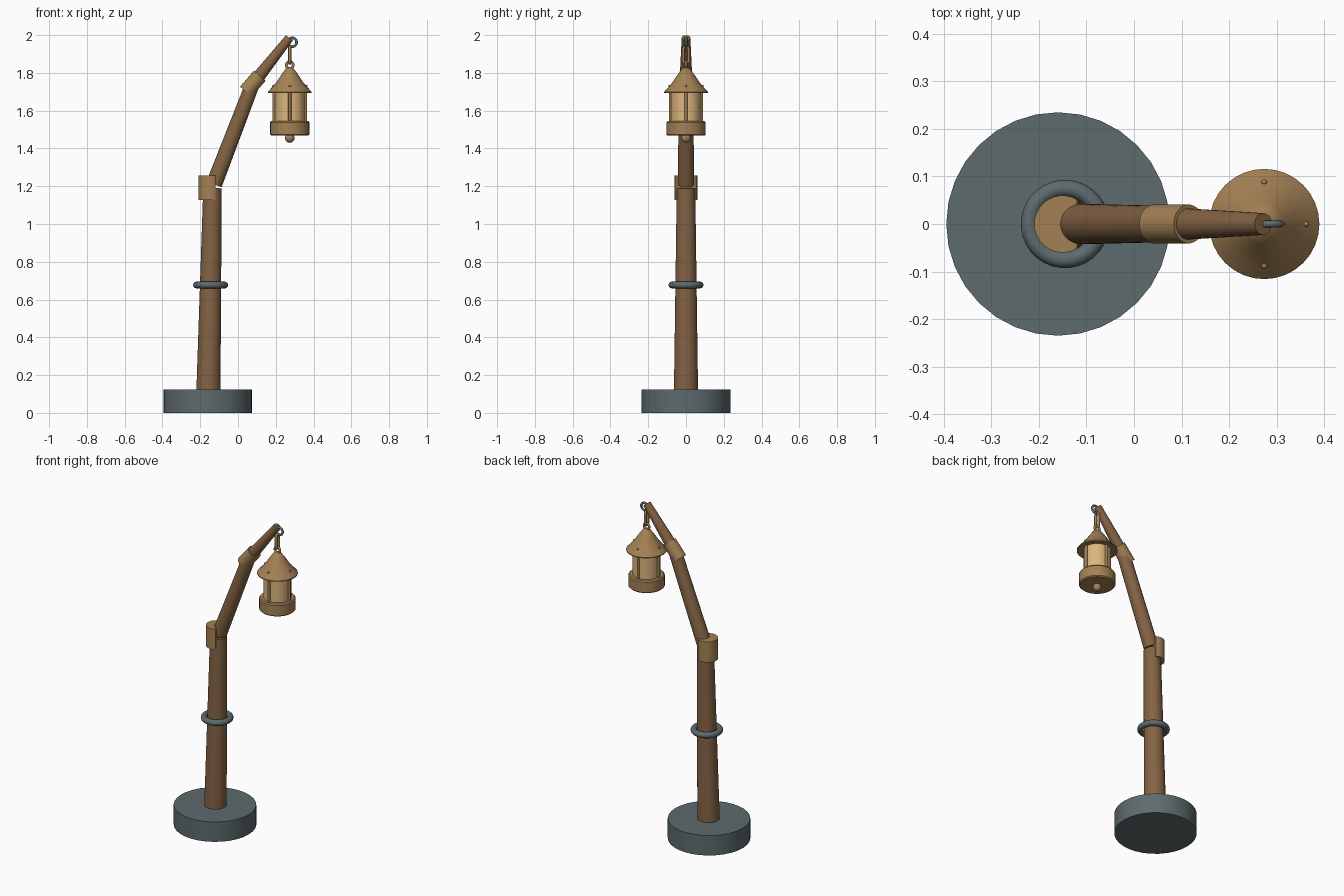
import bpy, bmesh, math
from mathutils import Vector, Matrix

cube = bpy.data.objects.get("Cube")
if cube:
    bpy.data.objects.remove(cube, do_unlink=True)


def material(name, rgb):
    m = bpy.data.materials.new(name)
    m.use_nodes = True
    color = (*rgb, 1.0)
    m.diffuse_color = color
    m.node_tree.nodes["Principled BSDF"].inputs["Base Color"].default_value = color
    return m


WOOD = material("brown wood", (0.23, 0.125, 0.058))
BRONZE = material("aged bronze", (0.37, 0.22, 0.09))
IRON = material("grey iron", (0.11, 0.145, 0.155))
GLASS = material("amber glass", (0.72, 0.47, 0.21))


def finish(name, bm, mat, angle=40):
    bmesh.ops.recalc_face_normals(bm, faces=bm.faces[:])
    mesh = bpy.data.meshes.new(name)
    bm.to_mesh(mesh)
    bm.free()
    mesh.materials.append(mat)
    ob = bpy.data.objects.new(name, mesh)
    bpy.context.collection.objects.link(ob)
    bpy.ops.object.select_all(action='DESELECT')
    ob.select_set(True)
    bpy.context.view_layer.objects.active = ob
    bpy.ops.object.shade_smooth_by_angle(angle=math.radians(angle))
    return ob


def rod(name, start, end, r1, r2, mat, sides=32):
    """Tapered cylinder between two points."""
    a, b = Vector(start), Vector(end)
    d = b - a
    mtx = Matrix.Translation((a + b) / 2) @ d.to_track_quat('Z', 'Y').to_matrix().to_4x4()
    bm = bmesh.new()
    bmesh.ops.create_cone(bm, cap_ends=True, segments=sides, radius1=r1, radius2=r2,
                          depth=d.length, matrix=mtx)
    return finish(name, bm, mat)


def lathe(name, profile, x, mat, sides=32):
    """Turned part: (radius, height) profile spun around a vertical axis, capped."""
    bm = bmesh.new()
    rings = []
    for r, z in profile:
        rings.append([bm.verts.new((x + r * math.cos(t), r * math.sin(t), z))
                      for t in (math.tau * i / sides for i in range(sides))])
    for lo, hi in zip(rings, rings[1:]):
        for i in range(sides):
            j = (i + 1) % sides
            bm.faces.new((lo[i], lo[j], hi[j], hi[i]))
    bm.faces.new(rings[0])
    bm.faces.new(rings[-1])
    return finish(name, bm, mat)


def ring(name, center, major, minor, mat, plane='XY', stretch=0.0, n=32, m=12):
    """Torus in a plane; stretch pulls the halves apart into a chain link."""
    bm = bmesh.new()
    loops = []
    for i in range(n):
        t = math.tau * (i + 0.5) / n
        loop = []
        for k in range(m):
            p = math.tau * k / m
            r = major + minor * math.cos(p)
            u, v, w = r * math.cos(t), r * math.sin(t), minor * math.sin(p)
            v += math.copysign(stretch, math.sin(t))
            co = {'XY': (u, v, w), 'XZ': (u, w, v), 'YZ': (w, u, v)}[plane]
            loop.append(bm.verts.new(Vector(center) + Vector(co)))
        loops.append(loop)
    for i in range(n):
        a, b = loops[i], loops[(i + 1) % n]
        for k in range(m):
            q = (k + 1) % m
            bm.faces.new((a[k], b[k], b[q], a[q]))
    return finish(name, bm, mat, 60)


def ball(name, center, r, mat, seg=20):
    bm = bmesh.new()
    bmesh.ops.create_uvsphere(bm, u_segments=seg, v_segments=seg // 2, radius=r,
                              matrix=Matrix.Translation(center))
    return finish(name, bm, mat, 60)


# Base and post
lathe("base", [(0.235, 0), (0.235, 0.125)], -0.16, IRON)
rod("post", (-0.157, 0, 0.1), (-0.135, 0, 1.19), 0.064, 0.049, WOOD)
ring("post_ring", (-0.145, 0, 0.677), 0.075, 0.018, IRON)

# Half-round bracket behind the elbow
bm = bmesh.new()
arc = [math.radians(60 + 240 * i / 20) for i in range(21)]
face = bm.faces.new([bm.verts.new((-0.15 + 0.06 * math.cos(t), 0.06 * math.sin(t), 1.127))
                     for t in arc])
top = bmesh.ops.extrude_face_region(bm, geom=[face])["geom"]
bmesh.ops.translate(bm, vec=(0, 0, 0.13),
                    verts=[g for g in top if isinstance(g, bmesh.types.BMVert)])
finish("elbow_bracket", bm, BRONZE)

# Leaning arm
rod("lower_arm", (-0.127, 0, 1.21), (0.075, 0, 1.735), 0.043, 0.038, WOOD)
rod("upper_arm", (0.06, 0, 1.718), (0.272, 0, 1.985), 0.036, 0.023, WOOD)
rod("arm_sleeve", (0.042, 0, 1.70), (0.115, 0, 1.785), 0.041, 0.041, BRONZE)

# Hanging hardware
LX = 0.274
ring("hook_ring", (0.287, 0, 1.962), 0.023, 0.007, IRON, 'XZ')
ring("chain_link", (LX, 0, 1.895), 0.014, 0.008, BRONZE, 'YZ', stretch=0.03)
ring("roof_ring", (LX, 0, 1.842), 0.018, 0.007, BRONZE, 'XZ')

# Lantern
lathe("lantern_roof", [(0.08, 1.697), (0.116, 1.694), (0.116, 1.699), (0.089, 1.729),
                       (0.07, 1.752), (0.045, 1.79), (0.02, 1.824), (0.008, 1.828)], LX, BRONZE)
lathe("lantern_glass", [(0.079, 1.53), (0.079, 1.70)], LX, GLASS)
lathe("lantern_base", [(0.098, 1.468), (0.104, 1.474), (0.104, 1.538), (0.098, 1.545)], LX, BRONZE)
ball("bottom_finial", (LX, 0, 1.455), 0.025, BRONZE)
for i in range(4):
    dx, dy = math.cos(i * math.pi / 2), math.sin(i * math.pi / 2)
    x, y = LX + 0.083 * dx, 0.083 * dy
    rod(f"lantern_bar_{i + 1}", (x, y, 1.53), (x, y, 1.71), 0.008, 0.008, BRONZE, 12)
    ball(f"roof_rivet_{i + 1}", (LX + 0.088 * dx, 0.088 * dy, 1.731), 0.006, BRONZE, 12)
